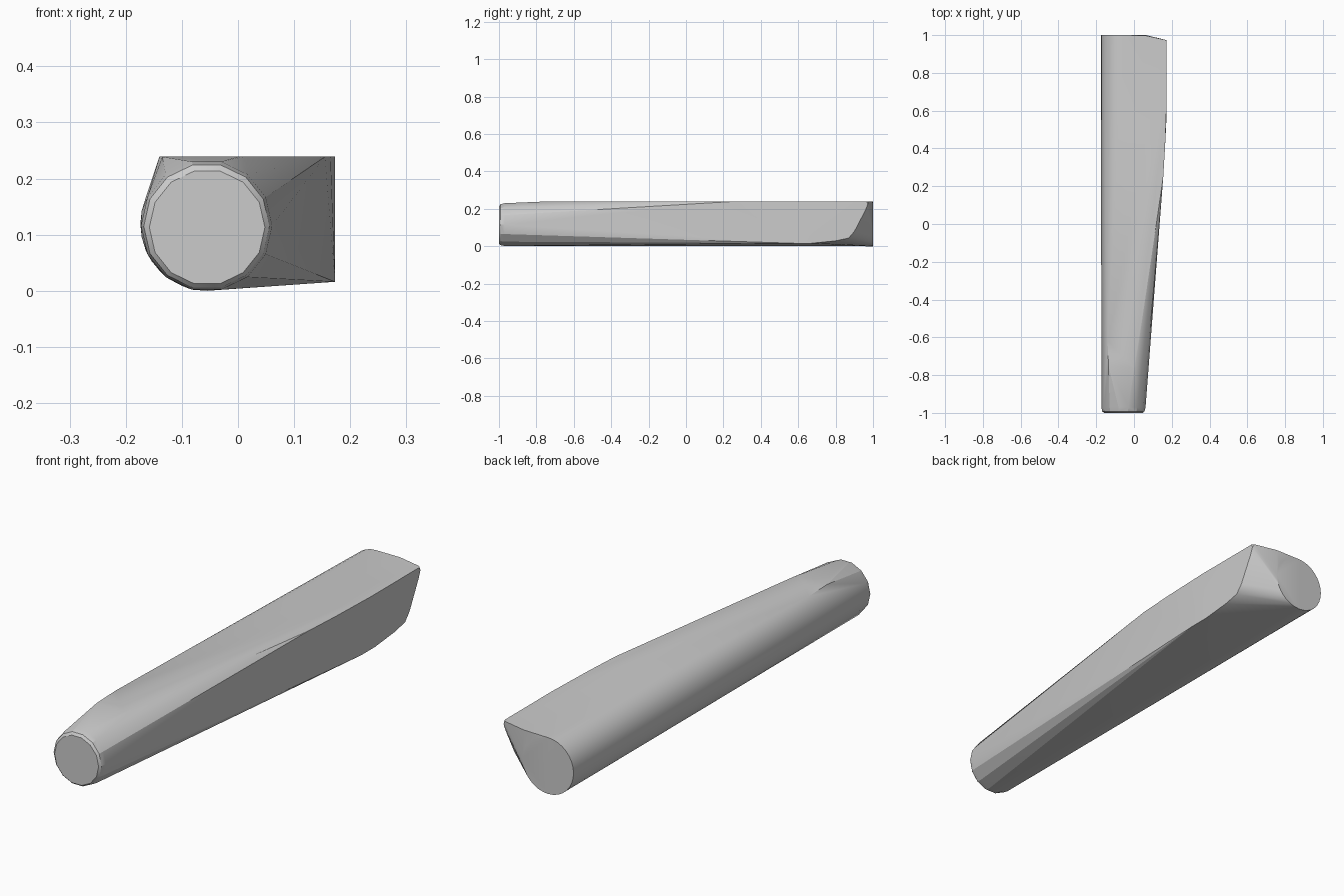
import bpy, bmesh, math

if "Cube" in bpy.data.objects:
    bpy.data.objects.remove(bpy.data.objects["Cube"])

bm = bmesh.new()


def ring(cx, cz, r, y, n):
    for i in range(n):
        a = 2 * math.pi * i / n
        bm.verts.new((cx + r * math.cos(a), y, cz + r * math.sin(a)))


# rounded front tip
ring(-0.055, 0.114, 0.103, -1.0, 14)
ring(-0.056, 0.116, 0.112, -0.992, 14)
ring(-0.056, 0.117, 0.117, -0.97, 14)

# round back end
ring(-0.055, 0.12, 0.119, 1.0, 32)

# flat top outline
for x, y in [(-0.14, -0.62), (-0.135, -0.75), (0.0, -0.76), (0.012, -0.72),
             (0.155, 0.25), (0.165, 0.42), (0.173, 0.65), (0.173, 0.965),
             (0.165, 0.975), (0.06, 0.998)]:
    bm.verts.new((x, y, 0.24))

# lower edge of the flat right side
for y, z in [(0.58, 0.017), (0.67, 0.017), (0.8, 0.03), (0.87, 0.045),
             (0.90, 0.08), (0.96, 0.195), (0.972, 0.225)]:
    bm.verts.new((0.173, y, z))

# wrap the outlines in one convex skin
res = bmesh.ops.convex_hull(bm, input=bm.verts[:])
loose = [v for v in bm.verts if not v.link_faces]
bmesh.ops.delete(bm, geom=loose, context='VERTS')
bmesh.ops.dissolve_limit(bm, angle_limit=math.radians(0.5),
                         verts=bm.verts[:], edges=bm.edges[:])
bmesh.ops.recalc_face_normals(bm, faces=bm.faces[:])

# rest on the ground
low = min(v.co.z for v in bm.verts)
for v in bm.verts:
    v.co.z -= low

mesh = bpy.data.meshes.new("tapered_bar")
bm.to_mesh(mesh)
bm.free()
bar = bpy.data.objects.new("tapered_bar", mesh)
bpy.context.collection.objects.link(bar)
bpy.context.view_layer.objects.active = bar
bar.select_set(True)
bpy.ops.object.shade_smooth_by_angle(angle=math.radians(20))
